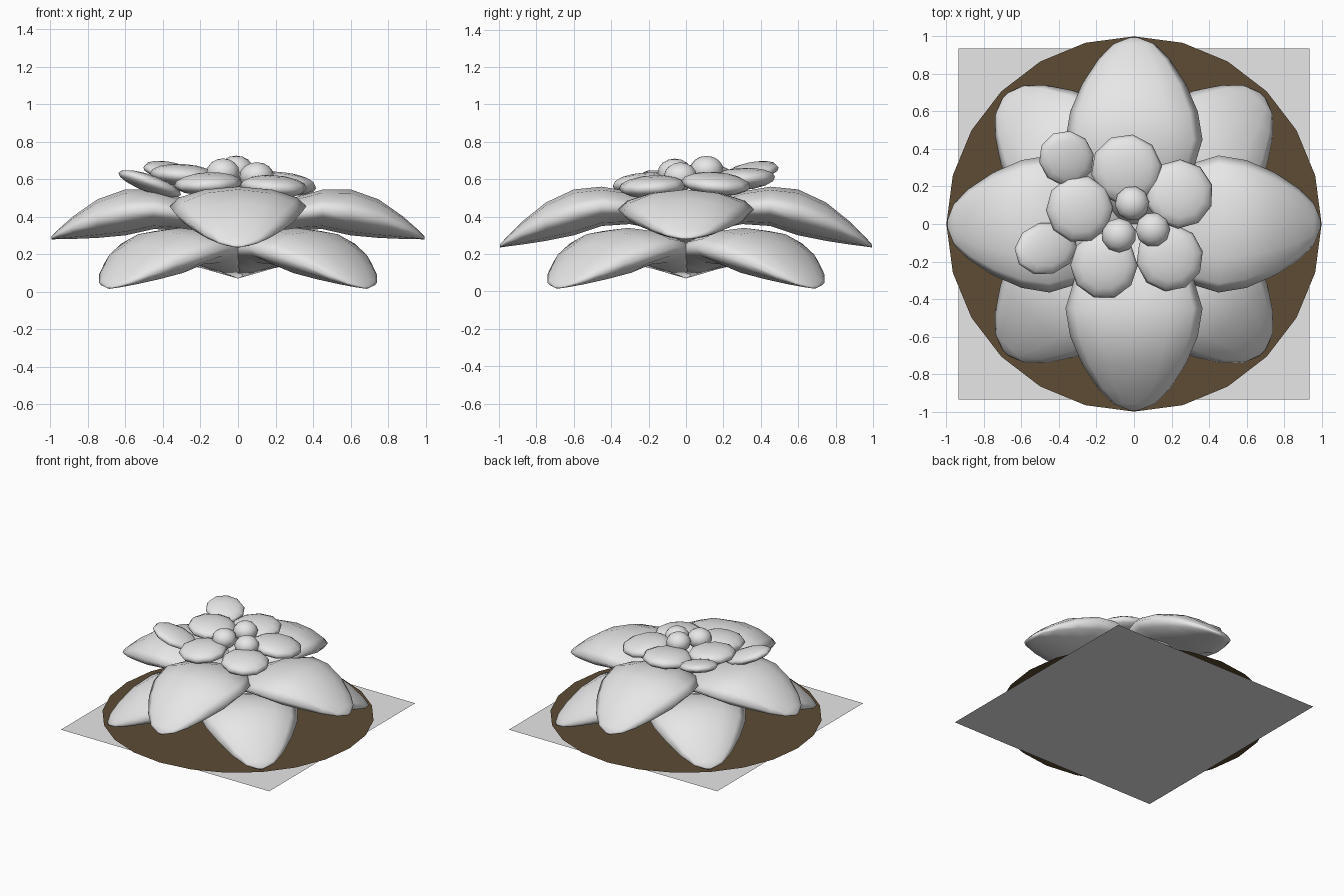
import bpy, bmesh
from math import sin, cos, pi, atan2, radians
from mathutils import Matrix, Vector

cube = bpy.data.objects.get("Cube")
if cube:
    bpy.data.objects.remove(cube, do_unlink=True)


def make_material(name, rgb):
    mat = bpy.data.materials.new(name)
    mat.use_nodes = True
    mat.diffuse_color = (*rgb, 1)
    mat.node_tree.nodes["Principled BSDF"].inputs["Base Color"].default_value = (*rgb, 1)
    return mat


GREY = make_material("light grey", (0.8, 0.8, 0.8))
BROWN = make_material("dark brown", (0.109, 0.072, 0.034))


def finish(bm, name, mat, smooth=True):
    mesh = bpy.data.meshes.new(name)
    bmesh.ops.recalc_face_normals(bm, faces=bm.faces)
    for face in bm.faces:
        face.smooth = smooth
        if not smooth and face.normal.z < 0:
            face.normal_flip()
    bm.to_mesh(mesh)
    bm.free()
    mesh.materials.append(mat)
    obj = bpy.data.objects.new(name, mesh)
    bpy.context.collection.objects.link(obj)
    return obj


# Flat ground sheet and round backing
bm = bmesh.new()
bmesh.ops.create_grid(bm, x_segments=1, y_segments=1, size=0.935)
finish(bm, "ground_sheet", GREY, False)

bm = bmesh.new()
bmesh.ops.create_circle(bm, cap_ends=True, segments=24, radius=1)
finish(bm, "backing_disc", BROWN, False).location.z = 0.008

# Leaf stations: distance from centre, half width, top height, underside height
LEAF = [
    (0.0, 0.06, 0.40, 0.29), (0.15, 0.22, 0.48, 0.33), (0.3, 0.32, 0.535, 0.36),
    (0.45, 0.365, 0.56, 0.35), (0.6, 0.34, 0.545, 0.30), (0.75, 0.275, 0.475, 0.27),
    (0.88, 0.19, 0.37, 0.25), (0.96, 0.11, 0.29, 0.24), (0.995, 0.02, 0.25, 0.235),
]
SIDES = 12


def big_petal(name, angle, drop=0.0, lift=0.0, length=1.0):
    """Lens-shaped leaf lofted along its arching middle line."""
    bm = bmesh.new()
    rings = []
    for r, half, top, low in LEAF:
        mid, thick = (top + low) / 2, (top - low) / 2
        ring = []
        for i in range(SIDES):
            a = 2 * pi * i / SIDES
            z = mid + thick * sin(a) * abs(sin(a)) ** 0.2
            ring.append(bm.verts.new((r * length, half * cos(a), z - drop + lift * (r - 0.6))))
        rings.append(ring)
    for near, far in zip(rings, rings[1:]):
        for i in range(SIDES):
            j = (i + 1) % SIDES
            bm.faces.new((near[i], near[j], far[j], far[i]))
    bm.faces.new(rings[0])
    bm.faces.new(rings[-1])
    finish(bm, name, GREY).rotation_euler.z = radians(angle)


# Upper cross of petals, then the lower diagonal cross
for side, angle, lift in (("left", 0, 0.11), ("back", 90, 0),
                          ("right", 180, 0.11), ("front", 270, 0)):
    big_petal("upper_petal_" + side, angle, lift=lift)
for n in range(4):
    big_petal(f"lower_petal_{n + 1}", 45 + 90 * n, drop=0.22, length=0.975)


def pod(name, centre, size, tilt=0):
    """Flattened sphere whose outer end is raised by the tilt."""
    bm = bmesh.new()
    bmesh.ops.create_uvsphere(bm, u_segments=10, v_segments=8, radius=1)
    x, y, z = centre
    turn = Matrix.Rotation(atan2(y, x), 4, "Z") @ Matrix.Rotation(radians(-tilt), 4, "Y")
    bm.transform(Matrix.Translation(Vector(centre)) @ turn @ Matrix.Diagonal((*size, 1)))
    finish(bm, name, GREY)


# Small petals around the heart
for n, (centre, radius, tilt) in enumerate((
        ((-0.04, 0.29, 0.60), 0.19, 4), ((0.24, 0.16, 0.575), 0.185, -8),
        ((0.19, -0.18, 0.56), 0.18, -5), ((-0.16, -0.22, 0.575), 0.18, -5),
        ((-0.29, 0.08, 0.62), 0.18, 4))):
    pod(f"small_petal_{n + 1}", centre, (radius, radius, 0.06), tilt)
pod("outer_petal_back", (-0.36, 0.35, 0.64), (0.155, 0.145, 0.045), 14)
pod("outer_petal_side", (-0.47, -0.13, 0.575), (0.18, 0.14, 0.045), 20)

# Three beads in the middle
for n, centre in enumerate(((-0.01, 0.11, 0.65), (-0.08, -0.06, 0.635), (0.1, -0.03, 0.615))):
    pod(f"centre_bead_{n + 1}", centre, (0.092, 0.092, 0.075))
